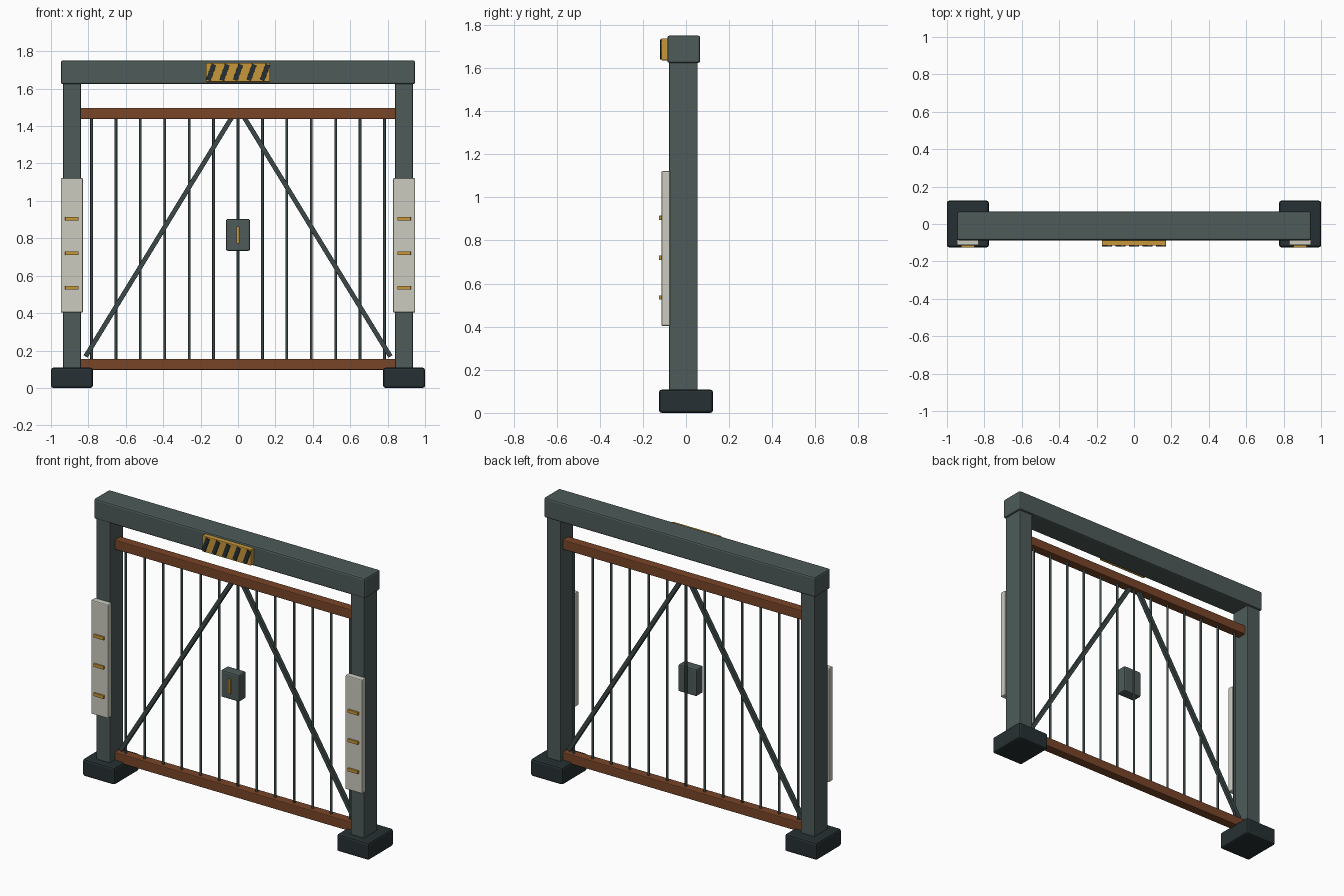
import bpy, bmesh, math
from mathutils import Vector, Matrix

if "Cube" in bpy.data.objects:
    bpy.data.objects.remove(bpy.data.objects["Cube"])


def mat(name, rgb):
    m = bpy.data.materials.new(name)
    m.diffuse_color = (*rgb, 1)
    m.use_nodes = True
    m.node_tree.nodes["Principled BSDF"].inputs["Base Color"].default_value = m.diffuse_color
    return m


STEEL = mat("slate_steel", (0.075, 0.105, 0.1))
DARK = mat("dark_iron", (0.02, 0.03, 0.033))
BAR = mat("bar_steel", (0.045, 0.065, 0.065))
RUST = mat("rust_brown", (0.19, 0.06, 0.022))
PALE = mat("pale_panel", (0.6, 0.6, 0.53))
GOLD = mat("amber", (0.58, 0.31, 0.04))


def finish(name, bm, material):
    me = bpy.data.meshes.new(name)
    bm.to_mesh(me)
    bm.free()
    ob = bpy.data.objects.new(name, me)
    bpy.context.collection.objects.link(ob)
    me.materials.append(material)
    return ob


def box(name, lo, hi, material, bevel=0.0, tilt=0.0):
    """Chamfered box between two corners, tilted about y through its centre."""
    lo, hi = Vector(lo), Vector(hi)
    bm = bmesh.new()
    bmesh.ops.create_cube(bm, size=1)
    bmesh.ops.scale(bm, vec=hi - lo, verts=bm.verts)
    if bevel:
        bmesh.ops.bevel(bm, geom=bm.edges[:], offset=bevel, segments=2,
                        profile=0.5, affect='EDGES')
    bmesh.ops.rotate(bm, matrix=Matrix.Rotation(tilt, 3, 'Y'), verts=bm.verts)
    bmesh.ops.translate(bm, vec=(lo + hi) / 2, verts=bm.verts)
    return finish(name, bm, material)


def rod(name, x, z0, z1, r, material):
    bm = bmesh.new()
    bmesh.ops.create_cone(bm, cap_ends=True, segments=12, radius1=r, radius2=r, depth=z1 - z0)
    bmesh.ops.translate(bm, vec=(x, 0, (z0 + z1) / 2), verts=bm.verts)
    ob = finish(name, bm, material)
    for p in ob.data.polygons:
        p.use_smooth = len(p.vertices) == 4
    return ob


for s, side in ((-1, "left"), (1, "right")):
    c = s * 0.888
    # Foot and post
    box(side + "_foot", (c - 0.112, -0.125, 0), (c + 0.112, 0.125, 0.108), DARK, 0.012)
    box(side + "_post", (c - 0.048, -0.078, 0.06), (c + 0.048, 0.054, 1.66), STEEL, 0.006)
    # Pale side panel with amber marks
    box(side + "_panel", (c - 0.059, -0.114, 0.403), (c + 0.059, -0.074, 1.122), PALE, 0.006)
    for i, z in enumerate((0.535, 0.72, 0.905)):
        box(f"{side}_panel_mark_{i}", (c - 0.036, -0.125, z - 0.01),
            (c + 0.036, -0.11, z + 0.01), GOLD, 0.002)
    # Diagonal brace
    a, b = Vector((s * 0.815, 0, 0.168)), Vector((s * 0.022, 0, 1.465))
    d, mid = b - a, (a + b) / 2
    h = Vector((0.0125, 0.0125, d.length / 2))
    box(side + "_brace", mid - h, mid + h, BAR, 0.002, math.atan2(d.x, d.z))

# Lintel beam
box("top_beam", (-0.947, -0.087, 1.624), (0.947, 0.066, 1.751), STEEL, 0.01)

# Gate rails
for name, z in (("lower_rail", 0.126), ("upper_rail", 1.467)):
    box(name, (-0.845, -0.03, z - 0.03), (0.845, 0.03, z + 0.03), RUST, 0.005)

# Vertical bars
for i in range(13):
    rod(f"gate_bar_{i}", (i - 6) * 0.1305, 0.13, 1.46, 0.0072, BAR)

# Lock box and handle
box("lock_box", (-0.064, -0.08, 0.733), (0.064, -0.012, 0.903), STEEL, 0.008)
box("lock_handle", (-0.008, -0.09, 0.772), (0.008, -0.075, 0.864), GOLD, 0.002)

# Hazard plate with slanted stripes
box("hazard_plate", (-0.171, -0.115, 1.636), (0.171, -0.08, 1.738), GOLD, 0.004)
for i in range(5):
    x = (i - 2) * 0.072
    box(f"hazard_stripe_{i}", (x - 0.013, -0.121, 1.642), (x + 0.013, -0.11, 1.732),
        DARK, 0.001, math.radians(20))
